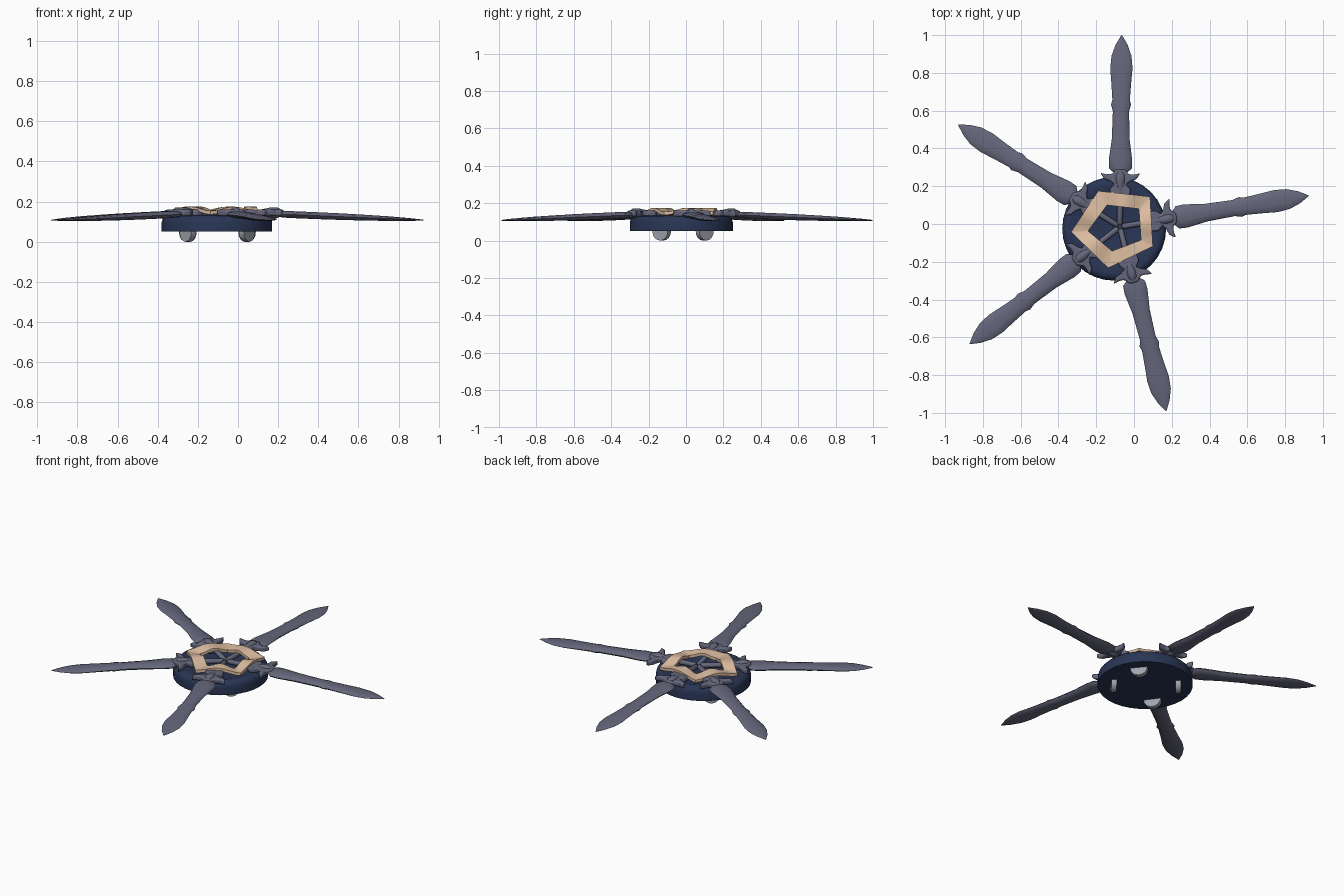
import bpy, bmesh, math
from mathutils import Vector, Matrix

if "Cube" in bpy.data.objects:
    bpy.data.objects.remove(bpy.data.objects["Cube"])


def mat(name, c):
    m = bpy.data.materials.new(name)
    m.diffuse_color = (*c, 1)
    m.use_nodes = True
    m.node_tree.nodes["Principled BSDF"].inputs["Base Color"].default_value = m.diffuse_color
    return m


NAVY = mat("navy", (0.022, 0.036, 0.09))
STEEL = mat("steel grey", (0.13, 0.135, 0.2))
CLOTH = mat("beige cloth", (0.74, 0.52, 0.36))
PALE = mat("pale grey", (0.36, 0.37, 0.42))

HUB = Vector((-0.075, -0.015, 0))      # where the handles meet
DISC = Vector((-0.105, -0.025, 0))     # disc centre


def finish(bm, name, material, angle=40):
    bmesh.ops.recalc_face_normals(bm, faces=bm.faces)
    me = bpy.data.meshes.new(name)
    bm.to_mesh(me)
    bm.free()
    me.materials.append(material)
    ob = bpy.data.objects.new(name, me)
    bpy.context.collection.objects.link(ob)
    bpy.ops.object.select_all(action='DESELECT')
    ob.select_set(True)
    bpy.context.view_layer.objects.active = ob
    bpy.ops.object.shade_smooth_by_angle(angle=math.radians(angle))
    return ob


def loft(bm, rings):
    """Skin a list of closed rings and cap both ends."""
    vs = [[bm.verts.new(p) for p in r] for r in rings]
    n = len(vs[0])
    for a, b in zip(vs, vs[1:]):
        for i in range(n):
            bm.faces.new((a[i], a[(i + 1) % n], b[(i + 1) % n], b[i]))
    bm.faces.new(vs[0])
    bm.faces.new(vs[-1])


def ring(u, ry, rz, z, n=10):
    """Ellipse across the local x axis."""
    return [(u, ry * math.cos(k * math.tau / n), z + rz * math.sin(k * math.tau / n)) for k in range(n)]


# Round base with a softened, slightly dished top
bm = bmesh.new()
profile = [(0.20, 0.122), (0.235, 0.133), (0.258, 0.128), (0.270, 0.115), (0.275, 0.098), (0.275, 0.05)]
loft(bm, [[(DISC.x + r * math.cos(a * math.tau / 32), DISC.y + r * math.sin(a * math.tau / 32), z)
           for a in range(32)] for r, z in profile])
finish(bm, "base_disc", NAVY)

# Four half-round feet facing outward
for i, (x, y) in enumerate([(-0.25, -0.13), (0.045, -0.13), (0.045, 0.10), (-0.25, 0.10)]):
    bm = bmesh.new()
    arc = [(-0.05, 0.055)] + [(-0.05 * math.cos(k * math.pi / 8), 0.048 - 0.048 * math.sin(k * math.pi / 8))
                              for k in range(9)] + [(0.05, 0.055)]
    loft(bm, [[(d, v, z) for v, z in arc] for d in (-0.015, 0.015)])
    ang = math.atan2(y - DISC.y, x - DISC.x)
    bm.transform(Matrix.Translation((x, y, 0)) @ Matrix.Rotation(ang, 4, 'Z'))
    finish(bm, f"foot_{i + 1}", PALE)

# Blade stations: fraction of length, half width, half thickness
BLADE = [(0, 0.028, 0.014), (0.04, 0.060, 0.017), (0.10, 0.062, 0.018), (0.25, 0.047, 0.018),
         (0.45, 0.043, 0.017), (0.50, 0.053, 0.016), (0.53, 0.046, 0.016), (0.65, 0.052, 0.014),
         (0.76, 0.059, 0.012), (0.85, 0.053, 0.009), (0.93, 0.032, 0.006), (1.0, 0.002, 0.002)]
# Half outline of the horned guard: distance outward, sideways
GUARD = [(0.15, 0.022), (0.165, 0.052), (0.20, 0.055), (0.225, 0.03), (0.242, 0.055), (0.252, 0.085),
         (0.285, 0.106), (0.278, 0.075), (0.278, 0.046), (0.305, 0.022)]
TIPS = [(-0.065, 1.0), (0.925, 0.15), (0.17, -0.99), (-0.87, -0.635), (-0.93, 0.525)]

for i, (x, y) in enumerate(TIPS):
    d = Vector((x, y, 0)) - HUB
    place = Matrix.Translation(HUB) @ Matrix.Rotation(math.atan2(d.y, d.x), 4, 'Z')
    root, tip = 0.28, d.length

    # Blade, dipping gently toward the tip
    bm = bmesh.new()
    loft(bm, [ring(root + (tip - root) * t, w, h, 0.138 - 0.03 * t) for t, w, h in BLADE])
    bm.transform(place)
    finish(bm, f"blade_{i + 1}", STEEL, 60)

    # Horned guard
    bm = bmesh.new()
    outline = GUARD + [(u, -v) for u, v in reversed(GUARD)]
    loft(bm, [[(u, v, z) for u, v in outline] for z in (0.128, 0.16)])
    bm.transform(place)
    ob = finish(bm, f"guard_{i + 1}", STEEL)
    bev = ob.modifiers.new("soft edge", 'BEVEL')
    bev.width, bev.segments = 0.008, 2

    # Handle with a swelling at the guard
    bm = bmesh.new()
    loft(bm, [ring(u, r, r, 0.145) for u, r in
              [(0.012, 0.010), (0.02, 0.015), (0.13, 0.015), (0.20, 0.018), (0.245, 0.028), (0.275, 0.027), (0.30, 0.012)]])
    bm.transform(place)
    finish(bm, f"handle_{i + 1}", STEEL, 60)

# Pentagon of cloth bands, each arching over one handle
OUTER = [(-0.19, 0.175), (0.085, 0.145), (0.10, -0.118), (-0.137, -0.233), (-0.333, -0.042)]
INNER = [(-0.143, 0.10), (0.026, 0.08), (0.037, -0.085), (-0.116, -0.143), (-0.243, -0.037)]
for i in range(5):
    j = (i + 1) % 5
    bm = bmesh.new()
    rings = []
    for k in range(11):
        t = k / 10
        z = 0.145 + 0.021 * math.sin(math.pi * t) ** 2
        o = Vector(OUTER[i]).lerp(Vector(OUTER[j]), t)
        n = Vector(INNER[i]).lerp(Vector(INNER[j]), t)
        rings.append([(o.x, o.y, z - 0.009), (n.x, n.y, z - 0.009), (n.x, n.y, z + 0.009), (o.x, o.y, z + 0.009)])
    loft(bm, rings)
    finish(bm, f"cloth_band_{i + 1}", CLOTH)
